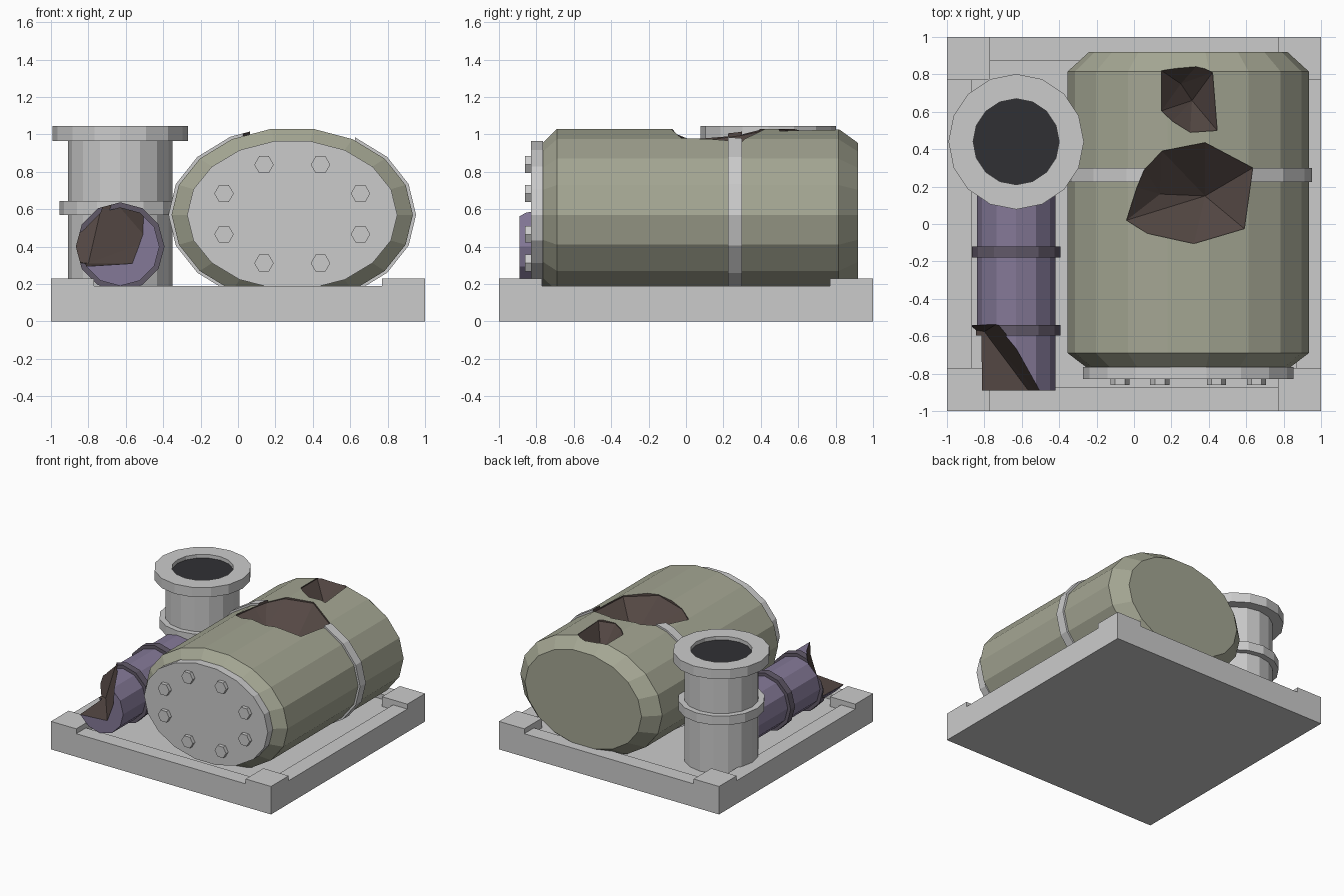
import bpy, bmesh
from math import sin, cos, tau, radians, sqrt

if "Cube" in bpy.data.objects:
    bpy.data.objects.remove(bpy.data.objects["Cube"])


def material(name, rgb):
    m = bpy.data.materials.new(name)
    m.diffuse_color = (*rgb, 1)
    m.use_nodes = True
    m.node_tree.nodes["Principled BSDF"].inputs["Base Color"].default_value = m.diffuse_color
    return m


OLIVE = material("olive_paint", (0.37, 0.38, 0.29))
PURPLE = material("purple_paint", (0.23, 0.19, 0.31))
DARK_PURPLE = material("dark_purple_paint", (0.12, 0.10, 0.14))
RUST = material("torn_interior", (0.09, 0.065, 0.058))
BLACK = material("dark_opening", (0.03, 0.03, 0.034))
STEEL = material("steel", (0.8, 0.8, 0.8))


def finish(name, bm, mats=()):
    bmesh.ops.recalc_face_normals(bm, faces=bm.faces[:])
    me = bpy.data.meshes.new(name)
    bm.to_mesh(me)
    bm.free()
    for m in mats:
        me.materials.append(m)
    ob = bpy.data.objects.new(name, me)
    bpy.context.collection.objects.link(ob)
    return ob


def loft(name, axis, centre, stations, n, mats=(), closed=False):
    """Elliptical sections (position, radius a, radius b) along the Y or Z axis."""
    bm = bmesh.new()
    u, v = centre
    rings = []
    for t, a, b in stations:
        ring = []
        for i in range(n):
            p, q = u + a * cos(tau * i / n), v + b * sin(tau * i / n)
            ring.append(bm.verts.new((p, t, q) if axis == "Y" else (p, q, t)))
        rings.append(ring)
    pairs = list(zip(rings, rings[1:]))
    if closed:
        pairs.append((rings[-1], rings[0]))
    else:
        bm.faces.new(rings[0])
        bm.faces.new(rings[-1])
    for r, s in pairs:
        for i in range(n):
            j = (i + 1) % n
            bm.faces.new((r[i], r[j], s[j], s[i]))
    return finish(name, bm, mats)


def box(name, lo, hi):
    bm = bmesh.new()
    bmesh.ops.create_cube(bm, size=1)
    for v in bm.verts:
        v.co = [l + (c + 0.5) * (h - l) for c, l, h in zip(v.co, lo, hi)]
    return finish(name, bm)


def hull_cutter(name, points):
    bm = bmesh.new()
    for p in points:
        bm.verts.new(p)
    res = bmesh.ops.convex_hull(bm, input=bm.verts[:])
    loose = [v for v in bm.verts if not v.link_faces]
    bmesh.ops.delete(bm, geom=loose, context="VERTS")
    for f in bm.faces:
        f.material_index = 1
    ob = finish(name, bm, (STEEL, RUST))
    ob.hide_render = True
    return ob


def cut(ob, cutter):
    mod = ob.modifiers.new("damage", "BOOLEAN")
    mod.operation = "DIFFERENCE"
    mod.solver = "EXACT"
    mod.object = cutter
    bpy.context.view_layer.objects.active = ob
    bpy.ops.object.modifier_apply(modifier=mod.name)


# Base tray with sunken floor and four raised corner pads
bm = bmesh.new()
rings = []
for x, y, z in ((1, 1, 0), (1, 1, 0.19), (0.87, 0.875, 0.19), (0.87, 0.875, 0.15)):
    rings.append([bm.verts.new((sx * x, sy * y, z)) for sx, sy in ((-1, -1), (1, -1), (1, 1), (-1, 1))])
for r, s in zip(rings, rings[1:]):
    for i in range(4):
        bm.faces.new((r[i], r[i - 1], s[i - 1], s[i]))
bm.faces.new(rings[0])
bm.faces.new(rings[-1])
finish("base_tray", bm)
for sx in (-1, 1):
    for sy in (-1, 1):
        xs, ys = sorted((sx, sx * 0.77)), sorted((sy, sy * 0.77))
        box("corner_pad", (xs[0], ys[0], 0.1), (xs[1], ys[1], 0.23))

# Tank with chamfered ends, strap, front cover and bolts
TC = (0.29, 0.57)
tank = loft("tank", "Y", TC, [(-0.77, 0.54, 0.385), (-0.69, 0.645, 0.467),
                              (0.815, 0.645, 0.467), (0.92, 0.53, 0.39)], 18, (OLIVE, RUST))
strap = loft("tank_strap", "Y", TC, [(0.225, 0.62, 0.445), (0.225, 0.662, 0.482),
                                     (0.30, 0.662, 0.482), (0.30, 0.62, 0.445)], 18, (STEEL, RUST), True)
loft("tank_cover", "Y", TC, [(-0.83, 0.562, 0.40), (-0.765, 0.562, 0.40)], 18)
for k in range(8):
    a = radians(22.5 + 45 * k)
    loft("cover_bolt", "Y", (TC[0] + 0.395 * cos(a), 0.575 + 0.285 * sin(a)),
         [(-0.86, 0.052, 0.052), (-0.82, 0.052, 0.052)], 6)


# Torn holes in the top of the tank
def hole(name, rim, pits):
    pts = list(pits)
    for x, y in rim:
        pts.append((x, y, TC[1] + 0.467 * sqrt(1 - ((x - TC[0]) / 0.645) ** 2) - 0.012))
        pts.append((x, y, 1.25))
    return hull_cutter(name, pts)


big = hole("large_hole_cutter", [(0.38, 0.435), (0.15, 0.39), (0.055, 0.29), (0.015, 0.195), (-0.04, 0.02),
                                 (0.07, -0.05), (0.32, -0.105), (0.59, -0.025), (0.635, 0.30)],
           [(0.38, 0.15, 0.74), (0.14, 0.16, 0.86)])
small = hole("small_hole_cutter", [(0.147, 0.82), (0.34, 0.85), (0.42, 0.81), (0.445, 0.5),
                                   (0.30, 0.49), (0.205, 0.55), (0.147, 0.605)],
             [(0.31, 0.66, 0.82), (0.25, 0.75, 0.88)])
cut(tank, big)
cut(tank, small)
cut(strap, big)

# Upright stack with middle ring, top flange and dark opening
SC = (-0.63, 0.44)
loft("stack", "Z", SC, [(z, r, r) for z, r in (
    (0.14, 0.28), (0.57, 0.28), (0.57, 0.325), (0.645, 0.325), (0.645, 0.28), (0.965, 0.28),
    (0.965, 0.362), (1.045, 0.362), (1.045, 0.23), (1.0, 0.23))], 16)
loft("stack_opening", "Z", SC, [(0.99, 0.23, 0.23), (1.015, 0.23, 0.23)], 16, (BLACK,))

# Purple pipe with two collars and a torn front end
PC = (-0.63, 0.40)
pipe = loft("pipe", "Y", PC, [(-0.89, 0.21, 0.21), (0.3, 0.21, 0.21)], 12, (PURPLE, RUST))
collars = [loft("pipe_collar", "Y", PC, [(y, 0.20, 0.20), (y, 0.237, 0.237), (y + 0.057, 0.237, 0.237),
                                         (y + 0.057, 0.20, 0.20)], 12, (DARK_PURPLE, RUST), True)
           for y in (-0.597, -0.178)]
tear = hull_cutter("pipe_tear_cutter", [
    (-0.95, -0.55, 0.33), (-0.80, -0.575, 0.31), (-0.535, -0.93, 0.31), (-0.8, -1, 0.29), (-1, -1, 0.30),
    (-1, -0.52, 0.7), (-0.71, -0.52, 0.7), (-0.48, -0.93, 0.7), (-0.475, -0.95, 0.43), (-1, -1, 0.7)])
cut(pipe, tear)
cut(collars[0], tear)

# Cutters are no longer needed
for c in (big, small, tear):
    bpy.data.objects.remove(c)
